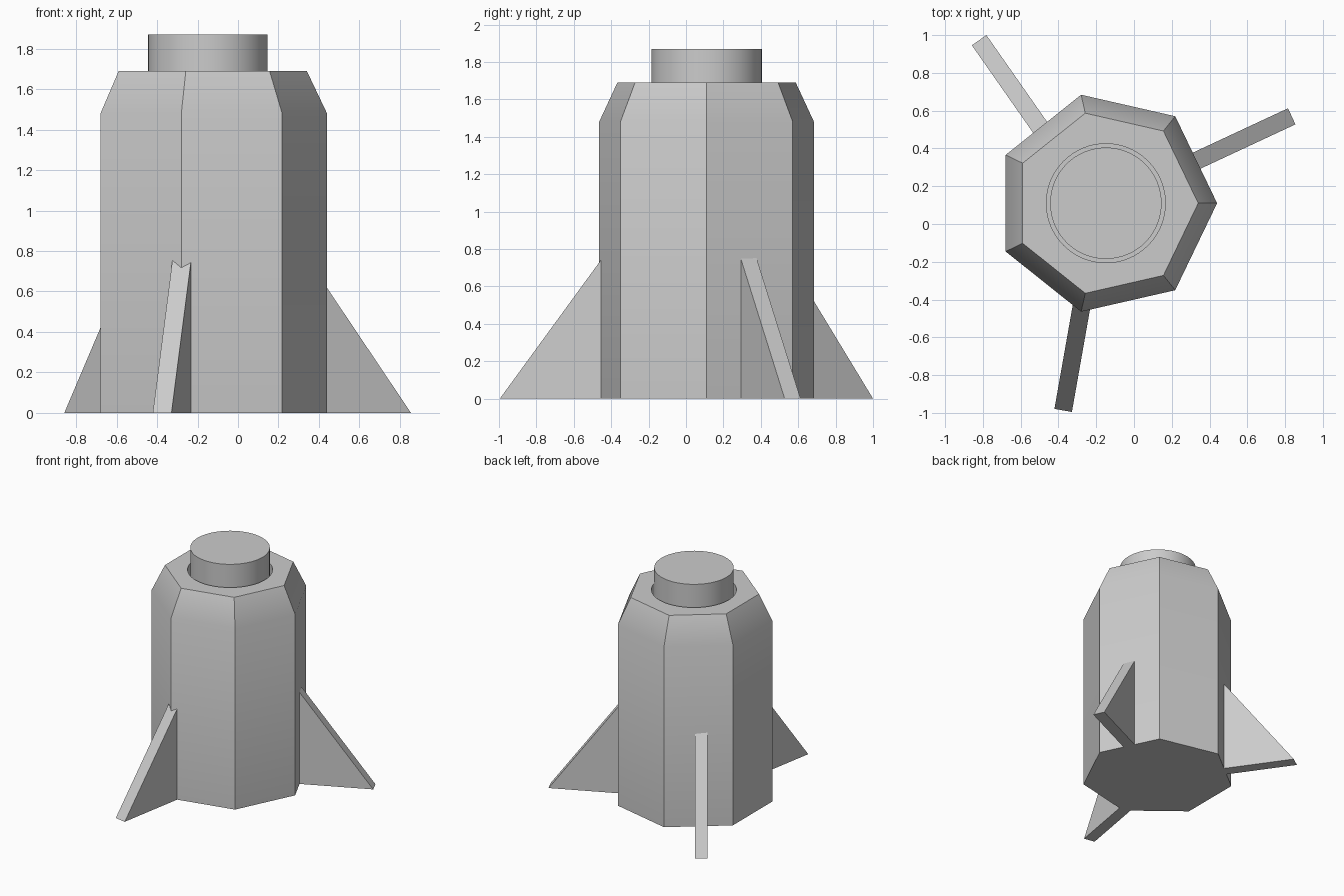
import bpy, bmesh
from math import radians
from mathutils import Matrix, Vector

if "Cube" in bpy.data.objects:
    bpy.data.objects.remove(bpy.data.objects["Cube"], do_unlink=True)

grey = bpy.data.materials.new("light grey")
grey.use_nodes = True
colour = (0.6, 0.6, 0.6, 1)
grey.diffuse_color = colour
grey.node_tree.nodes["Principled BSDF"].inputs["Base Color"].default_value = colour

AXIS = Vector((-0.149, 0.11, 0))


def make_object(name, bm):
    bmesh.ops.recalc_face_normals(bm, faces=bm.faces)
    mesh = bpy.data.meshes.new(name)
    bm.to_mesh(mesh)
    bm.free()
    mesh.materials.append(grey)
    obj = bpy.data.objects.new(name, mesh)
    bpy.context.collection.objects.link(obj)
    return obj


def select(obj):
    bpy.ops.object.select_all(action='DESELECT')
    obj.select_set(True)
    bpy.context.view_layer.objects.active = obj


def smooth(obj):
    select(obj)
    bpy.ops.object.shade_smooth_by_angle(angle=radians(30))


def tower(name, sides, profile):
    """Closed stack of rings around the body axis; profile is (radius, z)."""
    bm = bmesh.new()
    rings = []
    for radius, z in profile:
        rings.append([bm.verts.new(AXIS + Matrix.Rotation(radians(360 * i / sides), 3, 'Z')
                                   @ Vector((radius, 0, z))) for i in range(sides)])
    for low, high in zip(rings, rings[1:]):
        for i in range(sides):
            j = (i + 1) % sides
            bm.faces.new((low[i], low[j], high[j], high[i]))
    bm.faces.new(rings[0])
    bm.faces.new(rings[-1])
    return make_object(name, bm)


def fin(name, tip, angle, length=0.62, slope=1.35, thickness=0.094):
    """Triangular plate whose tip points outward along angle."""
    bm = bmesh.new()
    half = thickness / 2
    outline = ((0, 0), (-length, 0), (-length, length * slope))
    sides = [[bm.verts.new((x, y, z)) for x, z in outline] for y in (-half, half)]
    for side in sides:
        bm.faces.new(side)
    for i in range(3):
        j = (i + 1) % 3
        bm.faces.new((sides[0][i], sides[0][j], sides[1][j], sides[1][i]))
    bm.transform(Matrix.Translation((*tip, 0)) @ Matrix.Rotation(radians(angle), 4, 'Z'))
    return make_object(name, bm)


# Seven-sided body with a chamfered shoulder
body = tower("body", 7, [(0.589, 0), (0.589, 1.48), (0.489, 1.69)])

# Round socket cut into the body's top
cutter = tower("socket_cutter", 64, [(0.315, 1.51), (0.315, 1.9)])
cutter.hide_render = True
select(body)
cut = body.modifiers.new("socket", 'BOOLEAN')
cut.operation = 'DIFFERENCE'
cut.solver = 'EXACT'
cut.object = cutter
bpy.ops.object.modifier_apply(modifier=cut.name)
bpy.data.objects.remove(cutter, do_unlink=True)
smooth(body)

# Round plug standing in the socket
smooth(tower("plug", 64, [(0.295, 1.51), (0.295, 1.87)]))

# Three fins
fin("front_fin", (-0.375, -0.987), 260)
fin("left_fin", (0.835, 0.57), 25)
fin("back_right_fin", (-0.82, 0.973), 125)
